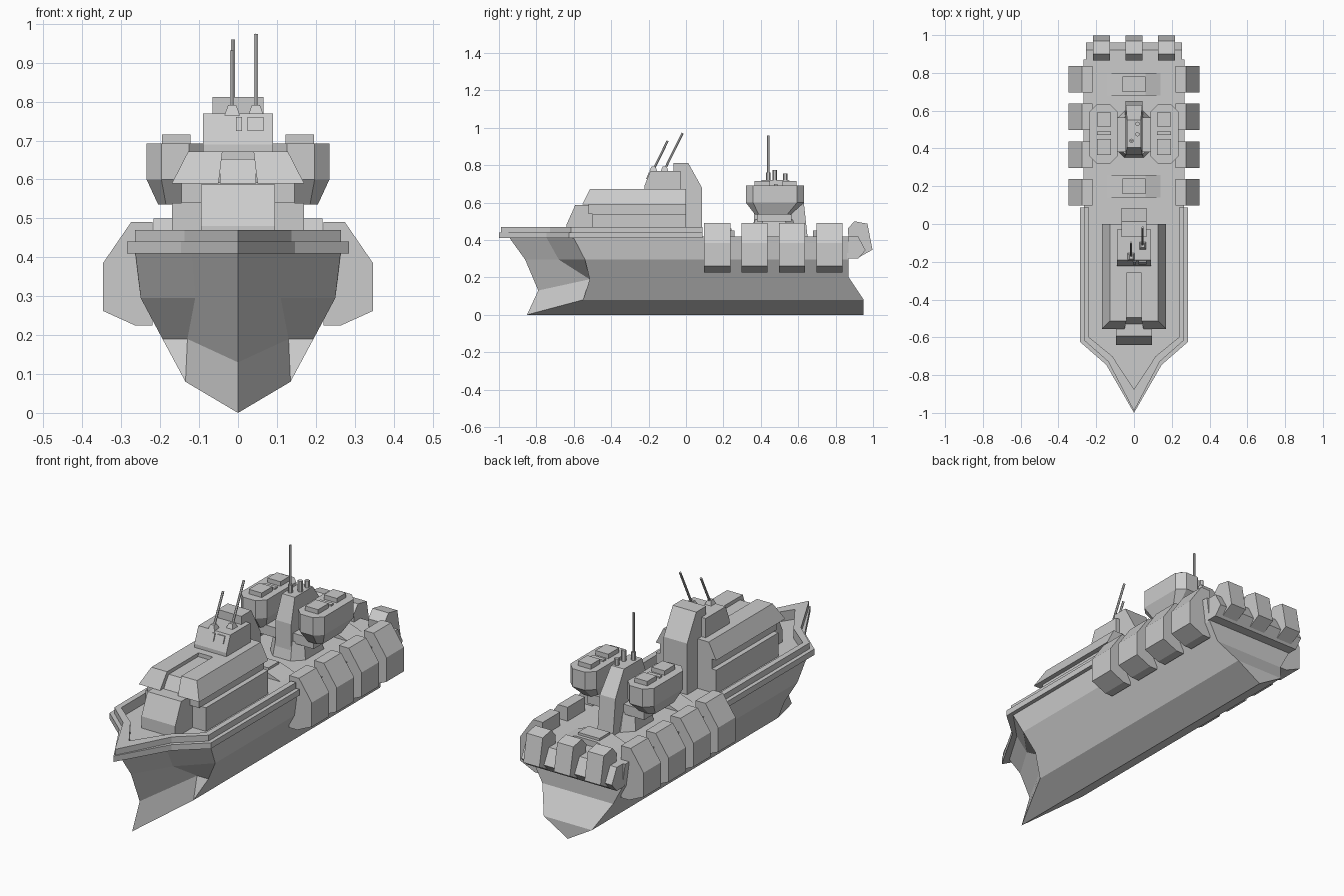
import bpy, bmesh, math
from mathutils import Vector

if "Cube" in bpy.data.objects:
    bpy.data.objects.remove(bpy.data.objects["Cube"])

grey = bpy.data.materials.new("ship_grey")
grey.use_nodes = True
grey.diffuse_color = (0.6, 0.6, 0.6, 1)
grey.node_tree.nodes["Principled BSDF"].inputs["Base Color"].default_value = (0.6, 0.6, 0.6, 1)


def finish(name, bm):
    bmesh.ops.remove_doubles(bm, verts=bm.verts, dist=1e-5)
    bmesh.ops.recalc_face_normals(bm, faces=bm.faces)
    me = bpy.data.meshes.new(name)
    bm.to_mesh(me)
    bm.free()
    me.materials.append(grey)
    ob = bpy.data.objects.new(name, me)
    bpy.context.collection.objects.link(ob)
    return ob


def loft(name, rings):
    """Closed solid through rings of equal point count."""
    bm = bmesh.new()
    rows = [[bm.verts.new(p) for p in r] for r in rings]
    n = len(rows[0])
    for a, b in zip(rows, rows[1:]):
        for i in range(n):
            j = (i + 1) % n
            bm.faces.new((a[i], a[j], b[j], b[i]))
    bm.faces.new(rows[0])
    bm.faces.new(rows[-1])
    return finish(name, bm)


def prism(name, poly, axis, lo, hi):
    """Extrude a 2D outline along x, y or z."""
    place = {"x": lambda p, t: (t, p[0], p[1]),
             "y": lambda p, t: (p[0], t, p[1]),
             "z": lambda p, t: (p[0], p[1], t)}[axis]
    return loft(name, [[place(p, t) for p in poly] for t in (lo, hi)])


def rect(x0, x1, y0, y1, z):
    return [(x0, y0, z), (x1, y0, z), (x1, y1, z), (x0, y1, z)]


def box(name, x0, x1, y0, y1, z0, z1):
    return loft(name, [rect(x0, x1, y0, y1, z0), rect(x0, x1, y0, y1, z1)])


def octagon(x0, x1, y0, y1, c, z):
    return [(x0 + c, y0, z), (x1 - c, y0, z), (x1, y0 + c, z), (x1, y1 - c, z),
            (x1 - c, y1, z), (x0 + c, y1, z), (x0, y1 - c, z), (x0, y0 + c, z)]


def rod(name, start, end, r, sides=6):
    a, b = Vector(start), Vector(end)
    bm = bmesh.new()
    bmesh.ops.create_cone(bm, cap_ends=True, segments=sides, radius1=r, radius2=r,
                          depth=(b - a).length)
    rot = (b - a).to_track_quat("Z", "Y").to_matrix().to_4x4()
    bmesh.ops.transform(bm, matrix=rot, verts=bm.verts)
    bmesh.ops.translate(bm, vec=(a + b) / 2, verts=bm.verts)
    return finish(name, bm)


# Hull: stem (S), bow facets (M), shoulder (A) and stern (B), mirrored in x
P = dict(S0=(0, -.85, 0), S1=(0, -.79, .13), S2=(0, -.86, .295), S3=(0, -.95, .42),
         M3=(.11, -.68, .295), M4=(.12, -.75, .42),
         A1=(.135, -.55, .08), Ai=(.13, -.515, .19), A2=(.194, -.515, .19),
         A3=(.25, -.54, .295), A4=(.265, -.605, .42),
         B0=(0, .95, 0), B1=(.135, .95, .08), B2=(.199, .87, .2),
         B3=(.25, .87, .295), B4=(.267, .87, .42),
         C1=(0, .95, .08), C2=(0, .87, .2), C3=(0, .87, .295), C4=(0, .87, .42))
faces = ["S0 A1 Ai S1", "A1 A2 Ai", "S1 Ai M3 S2", "S2 M3 M4 S3", "Ai A2 A3 M3",
         "M3 A3 A4 M4", "S0 B0 B1 A1", "A1 B1 B2 B3 A3 A2", "A3 B3 B4 A4",
         "B0 C1 B1", "B1 C1 C2 B2", "B2 C2 C3 B3", "B3 C3 C4 B4", "S3 M4 A4 B4 C4"]
bm = bmesh.new()
for s in (1, -1):
    for f in faces:
        bm.faces.new([bm.verts.new((P[k][0] * s, P[k][1], P[k][2])) for k in f.split()])
finish("hull", bm)
prism("stern_overhang", [(.86, .42), (.92, .42), (.96, .345), (.92, .3), (.86, .3)],
      "x", -.255, .255)


# Two-tier bulwark around the fore deck
def rail(name, outer, inner, z0, z1):
    half = lambda pts: pts + [(-x, y) for x, y in reversed(pts[:-1])]
    prism(name, half(outer) + half(inner)[::-1], "z", z0, z1)


inner = [(.237, .088), (.237, -.6), (.115, -.7), (0, -.875)]
rail("lower_rail", [(.285, .088), (.285, -.625), (.147, -.745), (0, -1)], inner, .41, .44)
rail("upper_rail", [(.265, .088), (.265, -.615), (.137, -.728), (0, -.99)], inner, .44, .47)

# Side pods and stern pods
pod = [(.22, .49), (.275, .49), (.347, .385), (.347, .262), (.265, .225), (.22, .225)]
for y in (.1, .3, .5, .7):
    for s, side in ((1, "left"), (-1, "right")):
        prism(f"{side}_pod", [(x * s, z) for x, z in pod], "y", y - .003, y + .137)
for x in (-.172, 0, .172):
    prism("stern_pod", [(.865, .46), (.9, .5), (.97, .487), (.997, .348), (.93, .31),
                        (.87, .4)], "x", x - .045, x + .045)

# Fore superstructure
prism("front_block", [(-.64, .42), (-.64, .48), (-.592, .587), (-.45, .587), (-.45, .42)],
      "x", -.095, .095)
box("lower_deckhouse", -.17, .17, -.5, 0, .42, .54)
box("deckhouse_neck", -.145, .145, -.52, 0, .54, .592)
for s, side in ((1, "left"), (-1, "right")):
    loft(f"{side}_upper_deckhouse",
         [[(x * s, y, .59) for x, y in ((.05, -.555), (.17, -.555), (.17, 0), (.05, 0))],
          [(x * s, y, .672) for x, y in ((.04, -.513), (.128, -.513), (.128, 0), (.04, 0))]])
prism("upper_deckhouse_centre", [(-.53, .59), (-.495, .652), (-.26, .652), (-.26, .672),
                                 (0, .672), (0, .59)], "x", -.046, .046)

# Bridge, windows, funnel
loft("bridge", [rect(-.09, .09, -.222, -.03, .67), rect(-.09, .09, -.222, -.03, .69),
                rect(-.09, .09, -.19, -.03, .77)])


def bridge_front(z):
    return -.222 + .4 * (z - .69)


for x0, x1 in ((-.005, .01), (.025, .065)):
    f0, f1 = bridge_front(.725), bridge_front(.76)
    prism("bridge_window", [(f0 - .006, .725), (f1 - .006, .76), (f1 + .002, .76),
                            (f0 + .002, .725)], "x", x0, x1)
prism("funnel", [(-.068, .6), (-.068, .812), (.012, .812), (.085, .68), (.085, .42),
                 (-.02, .42)], "x", -.066, .066)

# Raked aerials with tapered feet
for x, y0, z1, y1 in ((-.015, -.175, .93, -.098), (.046, -.115, .972, -.018)):
    loft("aerial_foot", [rect(x - .02, x + .02, y0 - .022, y0 + .022, .765),
                         rect(x - .01, x + .01, y0 - .01, y0 + .012, .792)])
    rod("aerial", (x, y0, .775), (x, y1, z1), .006)

# Aft deck hatches
for y in (.2, .74):
    prism("hatch_roof", [(-.155, .415), (-.06, .45), (.06, .45), (.155, .415)],
          "y", y - .06, y + .06)
    box("hatch_lid", -.06, .06, y - .042, y + .042, .44, .462)

# Aft tower
loft("tower_base", [octagon(-.1, .1, .35, .6, .05, .415), octagon(-.085, .085, .37, .57, .04, .51)])
box("tower_arms", -.16, .16, .38, .565, .5, .55)
loft("tower_pillar", [rect(-.044, .044, .36, .65, .415), rect(-.044, .044, .365, .63, .6),
                      rect(-.036, .036, .405, .55, .72)])
rod("mast", (-.013, .44, .7), (-.013, .44, .96), .006)
rod("mast_foot", (-.013, .44, .7), (-.013, .44, .76), .012)
rod("front_post", (.018, .475, .7), (.018, .475, .775), .012)
rod("rear_post", (.018, .53, .68), (.018, .53, .755), .012)
for s, side in ((1, "left"), (-1, "right")):
    rings = [octagon(.115, .205, .37, .56, .02, .535), octagon(.088, .235, .32, .632, .038, .6),
             octagon(.088, .235, .32, .632, .038, .692)]
    loft(f"{side}_tower_pod", [[(x * s, y, z) for x, y, z in r] for r in rings])
    for y0, y1, h in ((.365, .45, .715), (.47, .49, .7), (.515, .59, .715)):
        a, b = sorted((.122 * s, .195 * s))
        box(f"{side}_tower_cap", a, b, y0, y1, .685, h)
